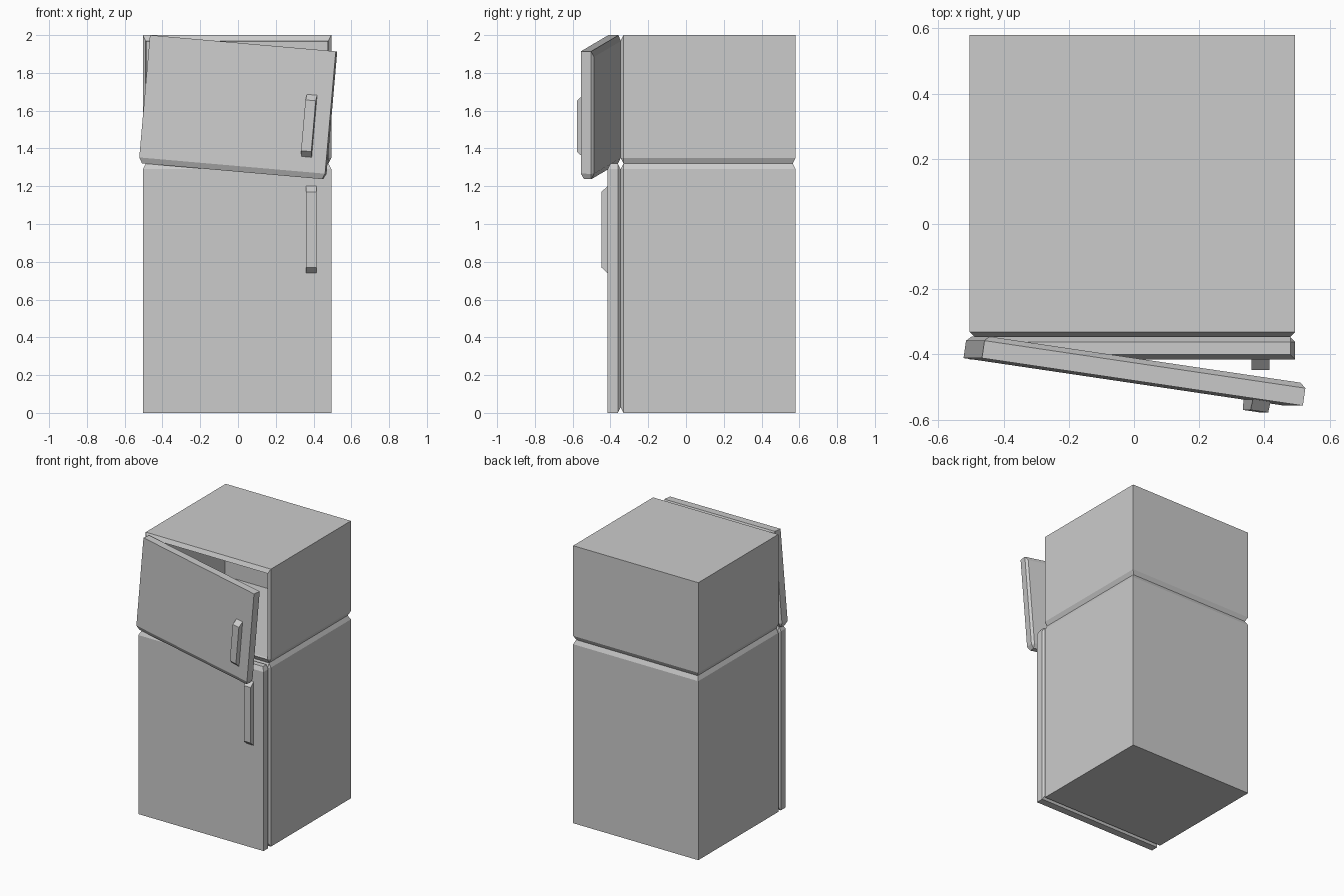
import bpy, bmesh
from math import radians
from mathutils import Matrix, Vector

if "Cube" in bpy.data.objects:
    bpy.data.objects.remove(bpy.data.objects["Cube"])

X0, X1 = -0.504, 0.494
FRONT, SEAM, BACK = -0.415, -0.346, 0.58
SPLIT = 1.32
BEVEL = 0.015

def finish(bm, name, matrix=None):
    bmesh.ops.recalc_face_normals(bm, faces=bm.faces)
    mesh = bpy.data.meshes.new(name)
    bm.to_mesh(mesh)
    bm.free()
    obj = bpy.data.objects.new(name, mesh)
    bpy.context.collection.objects.link(obj)
    if matrix:
        obj.matrix_world = matrix
    return obj

def chamfered_box(x, y, z, sides):
    """Box whose faces pointing along `sides` have chamfered borders (twice as tall in z)."""
    bm = bmesh.new()
    bmesh.ops.create_cube(bm, size=1)
    bm.normal_update()
    size = Vector((x[1] - x[0], y[1] - y[0], (z[1] - z[0]) / 2))
    centre = Vector((sum(x) / 2, sum(y) / 2, sum(z) / 2))
    edges = {e for f in bm.faces for s in sides if f.normal.dot(Vector(s)) > 0.9 for e in f.edges}
    bmesh.ops.scale(bm, vec=size, verts=bm.verts)
    bmesh.ops.bevel(bm, geom=list(edges), offset=BEVEL * 2 ** 0.5, offset_type='WIDTH',
                    segments=1, affect='EDGES')
    bmesh.ops.scale(bm, vec=(1, 1, 2), verts=bm.verts)
    bmesh.ops.translate(bm, vec=centre, verts=bm.verts)
    bm.normal_update()
    return bm

def handle(name, z0, z1, matrix=None):
    """Upright bar with sloped ends, made from a side profile."""
    x0, x1, out, slope = 0.36, 0.415, 0.033, 0.03
    profile = [(FRONT, z0), (FRONT - out, z0 + slope), (FRONT - out, z1 - slope), (FRONT, z1)]
    bm = bmesh.new()
    face = bm.faces.new([bm.verts.new((x0, y, z)) for y, z in profile])
    res = bmesh.ops.extrude_face_region(bm, geom=[face])
    verts = [v for v in res["geom"] if isinstance(v, bmesh.types.BMVert)]
    bmesh.ops.translate(bm, vec=(x1 - x0, 0, 0), verts=verts)
    return finish(bm, name, matrix)

NEG_Y, POS_Y, UP, DOWN = (0, -1, 0), (0, 1, 0), (0, 0, 1), (0, 0, -1)

# Lower cabinet and its closed door
finish(chamfered_box((X0, X1), (SEAM, BACK), (0, SPLIT), [NEG_Y, UP]), "fridge_cabinet")
finish(chamfered_box((X0, X1), (FRONT, SEAM), (0, SPLIT), [POS_Y, UP]), "fridge_door")
handle("fridge_handle", 0.74, 1.2)

# Freezer compartment, hollowed out from the front
bm = chamfered_box((X0, X1), (SEAM, BACK), (SPLIT, 2), [NEG_Y, DOWN])
opening = min(bm.faces, key=lambda f: f.calc_center_median().y)
bmesh.ops.inset_region(bm, faces=[opening], thickness=0.006, depth=-0.012)
cavity = bmesh.ops.extrude_discrete_faces(bm, faces=[opening])["faces"][0]
bmesh.ops.translate(bm, vec=(0, 0.88, 0), verts=cavity.verts)
finish(bm, "freezer_cabinet")

# Freezer door and handle, swung open and sagging on the hinge side
hinge = Vector((X0, FRONT, 2))
swing = (Matrix.Translation((-0.466, -0.411, 2.0)) @ Matrix.Rotation(radians(5), 4, 'Y')
         @ Matrix.Rotation(radians(-8.4), 4, 'Z') @ Matrix.Translation(-hinge))
finish(chamfered_box((X0, X1), (FRONT, SEAM), (SPLIT, 2), [POS_Y, DOWN]), "freezer_door", swing)
handle("freezer_handle", 1.43, 1.76, swing)
